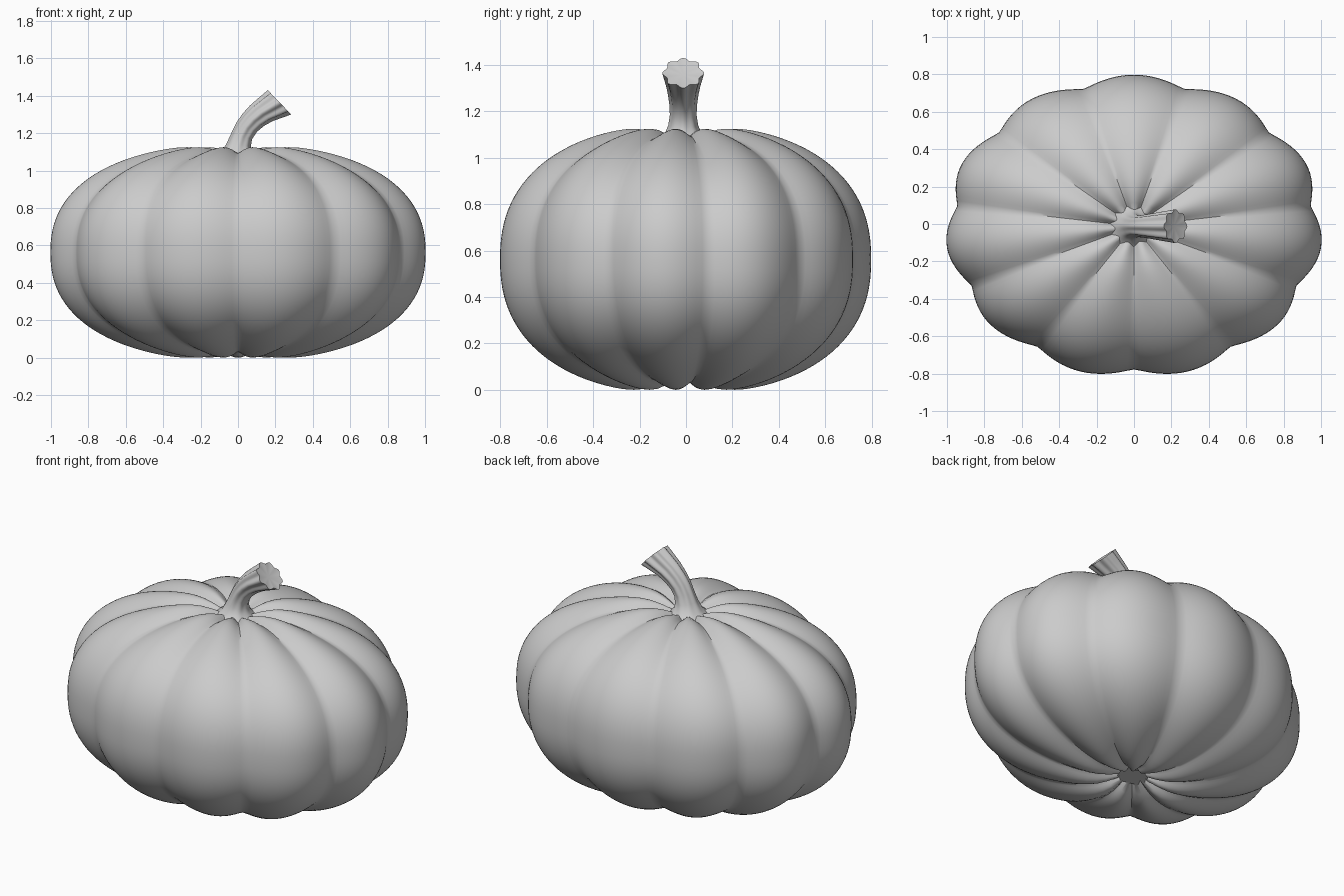
import bpy, bmesh, math
from mathutils import Vector

if "Cube" in bpy.data.objects:
    bpy.data.objects.remove(bpy.data.objects["Cube"])

RIBS = 11
Y_OFF = -0.012


def loft(name, rings, cap_start=True, tip=None):
    """Skin a list of equal-length closed rings, capping the ends."""
    bm = bmesh.new()
    rows = [[bm.verts.new(p) for p in ring] for ring in rings]
    n = len(rows[0])
    for a, b in zip(rows, rows[1:]):
        for i in range(n):
            j = (i + 1) % n
            bm.faces.new((a[i], a[j], b[j], b[i]))
    if cap_start:
        bm.faces.new(rows[0][::-1])
    if tip is None:
        bm.faces.new(rows[-1])
    else:
        c = bm.verts.new(tip)
        for i in range(n):
            bm.faces.new((rows[-1][i], rows[-1][(i + 1) % n], c))
    bmesh.ops.recalc_face_normals(bm, faces=bm.faces)
    me = bpy.data.meshes.new(name)
    bm.to_mesh(me)
    bm.free()
    ob = bpy.data.objects.new(name, me)
    bpy.context.collection.objects.link(ob)
    bpy.ops.object.select_all(action='DESELECT')
    ob.select_set(True)
    bpy.context.view_layer.objects.active = ob
    bpy.ops.object.shade_smooth_by_angle(angle=math.radians(40))
    return ob


# Pumpkin body: squashed round profile with dimpled poles, scaled by rib lobes
def profile(t):
    e = 2 / 2.33
    c, s = math.cos(t), math.sin(t)
    r = max(c, 0) ** e
    h = math.copysign(abs(s) ** e, s)
    h -= math.copysign(0.13 * math.exp(-(r / 0.17) ** 2), s)
    return r, h


STEPS, SEG = 56, RIBS * 16
T_END = math.acos(0.09 ** (2.33 / 2))
prof = [profile(-T_END + 2 * T_END * k / STEPS) for k in range(STEPS + 1)]
h_max = max(h for r, h in prof)
MID, HALF = 0.5625, 0.5625
body = []
for r, h in prof:
    ring = []
    for i in range(SEG):
        a = -math.pi / 2 + 2 * math.pi * i / SEG
        lobe = math.sqrt(math.sin(RIBS * (a + math.pi / 2) / 2) ** 2 + 0.004) / 1.002
        f = 1 - 0.058 * (1 - lobe)
        ring.append((1.01 * r * f * math.cos(a),
                     0.81 * r * f * math.sin(a) + Y_OFF,
                     MID + HALF * f * h / h_max))
    body.append(ring)
loft("pumpkin_body", body)

# Stem: fluted tube bent to +x, flared at base and cut end (x, z, radius, flute)
path = [(-0.02, 1.035, 0.18, 0.0), (-0.015, 1.065, 0.12, 0.0), (-0.005, 1.10, 0.08, 0.02),
        (0.005, 1.14, 0.063, 0.03), (0.02, 1.185, 0.056, 0.04), (0.045, 1.23, 0.058, 0.05),
        (0.08, 1.27, 0.063, 0.06), (0.125, 1.307, 0.07, 0.07), (0.175, 1.337, 0.078, 0.08),
        (0.222, 1.365, 0.085, 0.09)]
stem = []
N = 64
for k, (x, z, rad, flute) in enumerate(path):
    tilt = math.radians(46) * max(0, (k - 2) / (len(path) - 3)) ** 0.8
    side = Vector((math.cos(tilt), 0, -math.sin(tilt)))
    ring = []
    for i in range(N):
        a = 2 * math.pi * i / N
        rr = rad * (1 + flute * (math.cos(8 * a) - 0.3))
        ring.append(Vector((x, Y_OFF, z)) + side * rr * math.cos(a)
                    + Vector((0, rr * math.sin(a), 0)))
    stem.append(ring)
axis = Vector((math.sin(tilt), 0, math.cos(tilt)))
loft("stem", stem, tip=Vector((path[-1][0], Y_OFF, path[-1][1])) - axis * 0.012)
